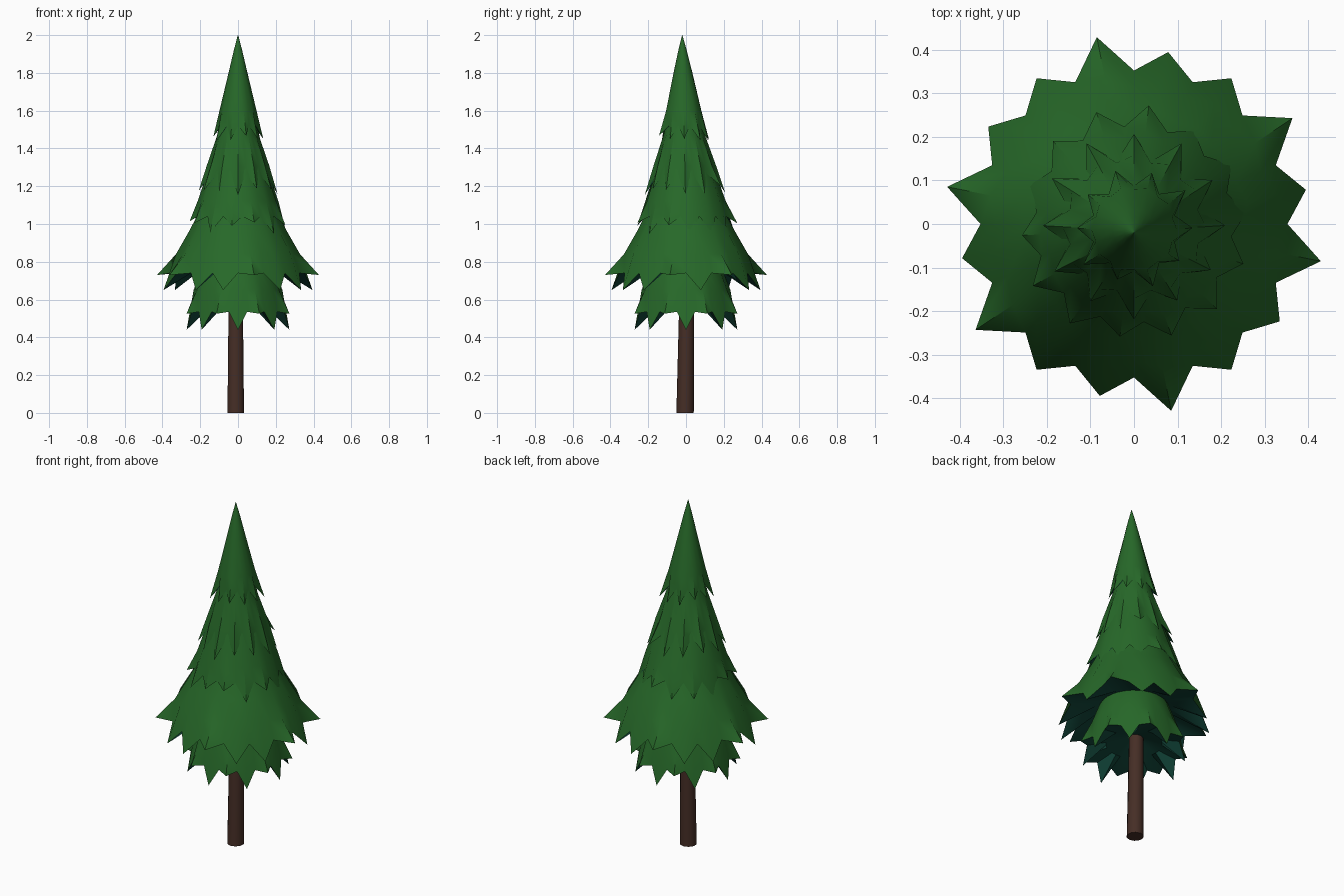
import bpy, bmesh, math, random
from math import sin, cos, pi

if "Cube" in bpy.data.objects:
    bpy.data.objects.remove(bpy.data.objects["Cube"])
random.seed(4)

def material(name, rgb):
    m = bpy.data.materials.new(name)
    m.diffuse_color = (*rgb, 1)
    m.use_nodes = True
    m.node_tree.nodes["Principled BSDF"].inputs["Base Color"].default_value = m.diffuse_color
    return m

green = material("needle_green", (0.020, 0.140, 0.022))
teal = material("underside_teal", (0.006, 0.062, 0.043))
brown = material("bark_brown", (0.060, 0.027, 0.019))

def finish(name, bm, mats, angle):
    me = bpy.data.meshes.new(name)
    bm.to_mesh(me)
    bm.free()
    ob = bpy.data.objects.new(name, me)
    bpy.context.collection.objects.link(ob)
    for m in mats:
        me.materials.append(m)
    bpy.ops.object.select_all(action='DESELECT')
    bpy.context.view_layer.objects.active = ob
    ob.select_set(True)
    bpy.ops.object.shade_smooth_by_angle(angle=math.radians(angle))
    return ob

def tier(name, profile, tips, valley, under, phase=pi / 16):
    """Jagged skirt: profile rings from the top down, a zigzag rim, then a teal underside.
    profile: (radius, z, crease depth); tips: one (radius, z) per point."""
    bm = bmesh.new()
    n = len(tips)

    def ring(point):
        vs = []
        for i in range(2 * n):
            r, z = point(i)
            a = phase + i * pi / n
            lean = -0.02 * max(0, z - 1) # the top leans slightly to the front
            vs.append(bm.verts.new((r * cos(a), r * sin(a) + lean, z)))
        return vs

    rings = [ring(lambda i, p=p: (p[0] - (p[2] if i % 2 else 0), p[1])) for p in profile]
    rings.append(ring(lambda i: valley if i % 2 else tips[i // 2]))
    green_bands = len(rings) - 1
    rings += [ring(lambda i, p=p: p) for p in under]
    for b in range(len(rings) - 1):
        for i in range(2 * n):
            j = (i + 1) % (2 * n)
            f = bm.faces.new((rings[b][i], rings[b + 1][i], rings[b + 1][j], rings[b][j]))
            f.material_index = 0 if b < green_bands else 1
    bm.faces.new(rings[0])
    return finish(name, bm, (green, teal), 40)

# Trunk
bm = bmesh.new()
bmesh.ops.create_cone(bm, cap_ends=True, segments=10, radius1=0.046, radius2=0.038, depth=0.75)
for v in bm.verts:
    v.co.z += 0.375
    v.co.x -= 0.012
    v.co.y += -0.005 + 0.015 * v.co.z
finish("trunk", bm, (brown,), 40)

# Small low skirt: tips alternate between raised and drooping
low = [(0.295, 0.525) if k % 2 else (0.272, 0.44) for k in range(16)]
tier("low_branches", [(0.14, 0.86, 0), (0.19, 0.77, 0), (0.235, 0.65, 0.01)],
     low, (0.25, 0.535), [(0.15, 0.56), (0.03, 0.60)], phase=pi / 2)

# Wide skirt: long raised tips among shorter drooping ones
wide = [(0.437, 0.73) if k in (1, 4, 7, 9, 12, 15) else (0.402, 0.65) for k in range(16)]
tier("wide_branches", [(0.13, 1.25, 0), (0.19, 1.10, 0.005), (0.265, 0.96, 0.012),
                       (0.335, 0.84, 0.02)],
     wide, (0.352, 0.74), [(0.20, 0.78), (0.10, 0.80)])

# Upper skirts lying close over one another
def ragged(n, r, z, drop):
    return [(r + random.uniform(-0.015, 0.008), z + random.uniform(-drop, drop)) for _ in range(n)]

tier("middle_branches", [(0.09, 1.47, 0), (0.16, 1.28, 0.005), (0.215, 1.12, 0.012)],
     ragged(14, 0.268, 0.98, 0.04), (0.225, 1.04), [(0.18, 1.08)], phase=0.1)
tier("upper_branches", [(0.06, 1.68, 0), (0.11, 1.47, 0.005), (0.165, 1.31, 0.014)],
     ragged(12, 0.212, 1.18, 0.03), (0.155, 1.27), [(0.13, 1.29)], phase=0)
tier("tree_top", [(0.001, 2.0, 0), (0.022, 1.92, 0), (0.050, 1.80, 0), (0.098, 1.60, 0.006)],
     ragged(10, 0.138, 1.46, 0.03), (0.098, 1.52), [(0.08, 1.53)], phase=0)
